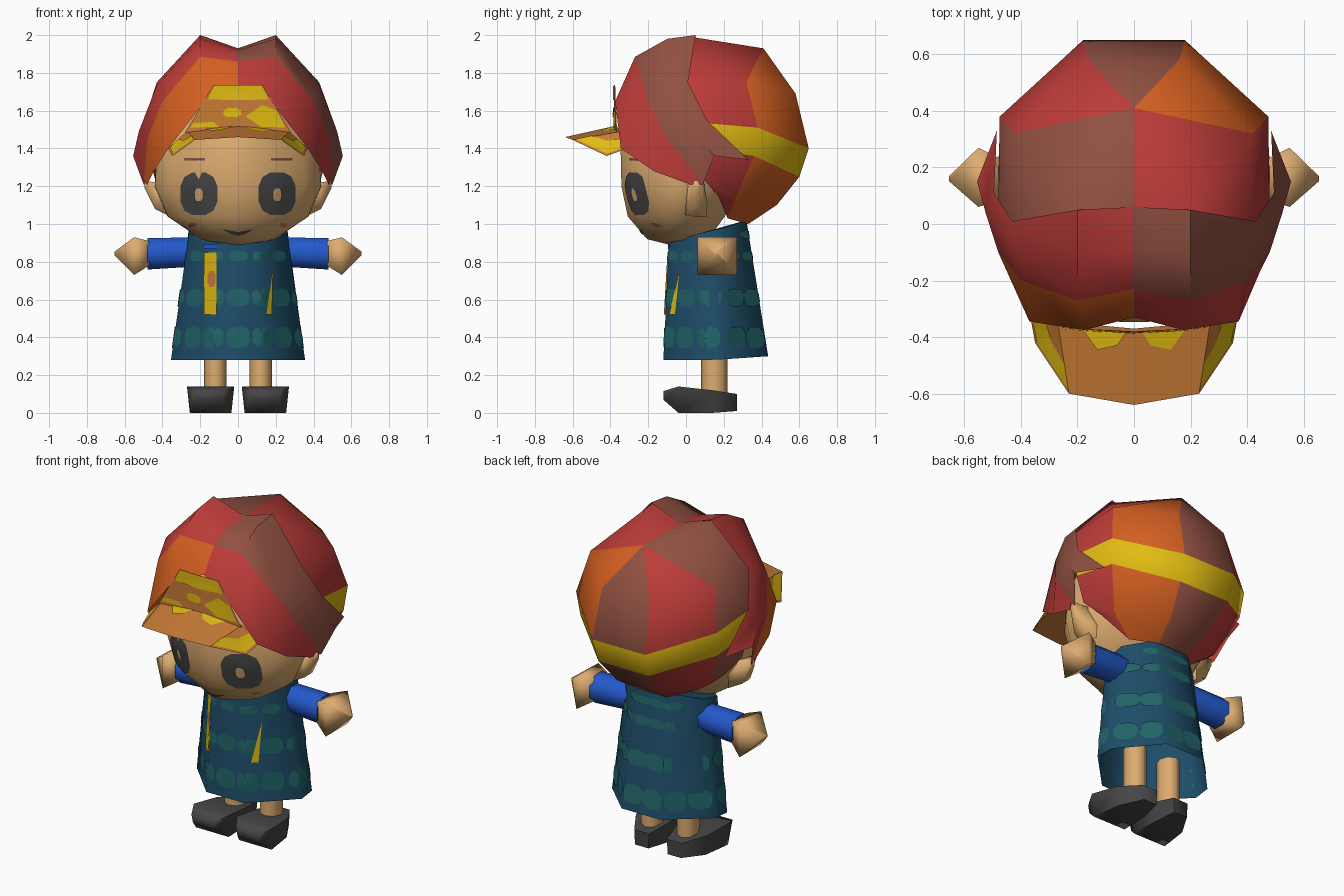
import bpy, bmesh, math
from mathutils import Vector
from mathutils.bvhtree import BVHTree

if "Cube" in bpy.data.objects:
    bpy.data.objects.remove(bpy.data.objects["Cube"])

COLOURS = {
    "red": (0.50, 0.045, 0.04), "brown": (0.28, 0.08, 0.053), "orange": (0.66, 0.115, 0.015),
    "yellow": (0.75, 0.50, 0.006), "skin": (0.72, 0.41, 0.16), "robe_blue": (0.013, 0.074, 0.14),
    "teal": (0.015, 0.125, 0.135), "sleeve_blue": (0.017, 0.10, 0.60), "charcoal": (0.06, 0.06, 0.062),
    "tan": (0.58, 0.20, 0.038)}
MATS = {}
for key, col in COLOURS.items():
    MATS[key] = bpy.data.materials.new(key)
    MATS[key].diffuse_color = (*col, 1)


def build(name, verts, faces, mats, idx=None, angle=40, recalc=True):
    """Mesh object from points and faces; idx gives the material slot of each face."""
    me = bpy.data.meshes.new(name)
    me.from_pydata([tuple(v) for v in verts], [], faces)
    for m in mats:
        me.materials.append(MATS[m])
    for i, p in enumerate(me.polygons):
        p.material_index = idx[i] if idx else 0
    bm = bmesh.new()
    bm.from_mesh(me)
    bmesh.ops.remove_doubles(bm, verts=bm.verts, dist=0.0005)
    if recalc:
        bmesh.ops.recalc_face_normals(bm, faces=bm.faces)
    bm.to_mesh(me)
    bm.free()
    me.polygons.foreach_set("use_smooth", [True] * len(me.polygons))
    me.set_sharp_from_angle(angle=math.radians(angle))
    ob = bpy.data.objects.new(name, me)
    bpy.context.collection.objects.link(ob)
    return ob


def loft(name, rings, mat, caps=(True, True), angle=40):
    """Skin a row of equal closed rings."""
    n = len(rings[0])
    verts = [p for r in rings for p in r]
    faces = [(i * n + j, i * n + (j + 1) % n, (i + 1) * n + (j + 1) % n, (i + 1) * n + j)
             for i in range(len(rings) - 1) for j in range(n)]
    if caps[0]:
        faces.append(tuple(range(n)))
    if caps[1]:
        faces.append(tuple(range(len(verts) - n, len(verts))))
    return build(name, verts, faces, [mat], angle=angle)


def surface(ob):
    return BVHTree.FromPolygons([v.co.copy() for v in ob.data.vertices],
                                [tuple(p.vertices) for p in ob.data.polygons])


def decal(name, tree, outline, mat, origin=(0, 0, 0), n=(0, -1, 0), lift=0.005, rings=4):
    """Thin painted patch projected on a surface along direction n."""
    n = Vector(n).normalized()
    right = Vector((1, 0, 0)) if abs(n.z) > 0.5 else Vector((0, 0, 1)).cross(n)
    up, origin = n.cross(right), Vector(origin)
    cu = sum(p[0] for p in outline) / len(outline)
    cv = sum(p[1] for p in outline) / len(outline)
    k, pts = len(outline), []
    for t in [0] + [(i + 1) / rings for i in range(rings)]:
        for u, v in (outline if t else [(cu, cv)]):
            p = origin + right * (cu + (u - cu) * t) + up * (cv + (v - cv) * t)
            hit = tree.ray_cast(p + n * 3, -n)[0]
            if hit is None:
                return
            pts.append(hit + n * lift)
    faces = [(0, 1 + j, 1 + (j + 1) % k) for j in range(k)]
    for i in range(rings - 1):
        a, b = 1 + i * k, 1 + (i + 1) * k
        faces += [(a + j, b + j, b + (j + 1) % k, a + (j + 1) % k) for j in range(k)]
    build(name, pts, faces, [mat], recalc=False)


def oval(cx, cy, rx, ry, n=10, power=0.75):
    f = lambda c: math.copysign(abs(c) ** power, c)
    return [(cx + rx * f(math.cos(a)), cy + ry * f(math.sin(a)))
            for a in [2 * math.pi * (i + 0.5) / n for i in range(n)]]


def rect(x0, y0, x1, y1):
    return [(x0, y0), (x0 + (x1 - x0) / 2, y0), (x1, y0), (x1, y1), (x0 + (x1 - x0) / 2, y1), (x0, y1)]


def head_ring(z, w, f, b):
    """Rounded at the back, wedge shaped towards the face."""
    c, h = (f + b) / 2, (b - f) / 2
    pts = oval(0, c, w, h, 16, 0.95)[:8] + oval(0, c, w, h, 16, 1.3)[8:]
    return [(x, y, z) for x, y in pts]


# Head: stacked rings (z, half width, front y, back y)
head = loft("head", [head_ring(*r) for r in [(0.88, 0.03, -0.05, 0.03), (0.92, 0.20, -0.21, 0.12),
                                             (1.04, 0.38, -0.315, 0.21), (1.2, 0.45, -0.35, 0.30),
                                             (1.4, 0.44, -0.355, 0.35), (1.6, 0.34, -0.29, 0.36),
                                             (1.75, 0.15, -0.10, 0.25)]], "skin", angle=75)
face = surface(head)
for s, side in ((-1, "left"), (1, "right")):
    decal(side + "_eye", face, oval(0.207 * s, 1.16, 0.1, 0.115, 12), "charcoal")
    decal(side + "_eye_shine", face, oval(0.208 * s, 1.155, 0.022, 0.035, 8), "skin", lift=0.009)
    decal(side + "_brow", face, rect(0.23 * s - 0.055, 1.337, 0.23 * s + 0.055, 1.350), "brown")
    decal(side + "_cheek", face, oval(0.24 * s, 0.995, 0.022, 0.012, 8), "tan")
decal("mouth", face, [(-0.08, 0.972), (-0.04, 0.948), (0, 0.938), (0.04, 0.948), (0.08, 0.972),
                      (0.04, 0.962), (0, 0.954), (-0.04, 0.962)], "charcoal")

# Cap dome: seam columns (front side, side, back) from crown to nape
B = [(0.41, -0.03, 1.74), (0.48, 0.03, 1.54), (0.48, 0.08, 1.40), (0.44, 0.09, 1.24), (0.38, 0.17, 1.15)]
C = [(0.42, 0.32, 1.75), (0.475, 0.38, 1.51), (0.46, 0.36, 1.36), (0.36, 0.26, 1.13), (0.22, 0.22, 1.03)]
D = [(0.16, 0.58, 1.69), (0.18, 0.65, 1.40), (0.17, 0.60, 1.25), (0.13, 0.48, 1.10), (0.10, 0.33, 1.00)]
flip = lambda col: [(-x, y, z) for x, y, z in col]
columns = [B, C, D, flip(D), flip(C), flip(B)]
panel = [0, 2, 1, 0, 1]          # red, orange, brown, red, brown
verts = [(0, 0.41, 1.93), (0, 0.03, 1.925)] + [p for c in columns for p in c]
verts += [(0.2, 0.03, 1.99), (-0.2, 0.03, 1.99)]      # shoulders under the lobe ridges
faces = [(0, 1, 32), (32, 2, 7), (0, 32, 7), (0, 33, 1), (33, 22, 27), (0, 22, 33)]
idx = [0, 0, 0, 1, 1, 1]
for c in range(5):
    a, b = 2 + c * 5, 7 + c * 5
    if c in (1, 2, 3):
        faces.append((0, a, b))
        idx.append(panel[c])
    for r in range(4):
        faces.append((a + r, a + r + 1, b + r + 1, b + r))
        idx.append(3 if r == 1 else panel[c])      # second tier is the band
build("cap_dome", verts, faces, ["red", "brown", "orange", "yellow"], idx, angle=75)

# Two swept lobes at the front: rows run from the rear edge to the front edge
rows = [[(0, 0.06, 1.93), (0.2, 0.05, 2.0), (0.43, 0.01, 1.75), (0.495, 0.11, 1.55), (0.485, 0.33, 1.34)],
        [(0, -0.10, 1.92), (0.2, -0.10, 1.98), (0.43, -0.08, 1.735), (0.525, 0.04, 1.49), (0.555, 0.15, 1.36)],
        [(0, -0.23, 1.86), (0.2, -0.27, 1.885), (0.40, -0.20, 1.65), (0.48, -0.10, 1.45), (0.50, 0.09, 1.21)],
        [(0, -0.33, 1.72), (0.175, -0.375, 1.65), (0.37, -0.345, 1.40), (0.445, -0.17, 1.28), (0.48, 0.02, 1.21)]]
verts, faces, idx = [], [], []
for s in (-1, 1):
    o = len(verts)
    verts += [(s * x, y, z) for r in rows for x, y, z in r]
    for r in range(3):
        for c in range(4):
            q = [o + r * 5 + c, o + r * 5 + 5 + c, o + r * 5 + 6 + c, o + r * 5 + 1 + c]
            faces.append(tuple(q if s > 0 else q[::-1]))
            idx.append((2 if r == 2 else 0) if s < 0 else (0 if r == 2 else 1))
build("cap_lobes", verts, faces, ["red", "brown", "orange"], idx, angle=45, recalc=False)

# Visor and badge plate
inner = [(-0.37, -0.31, 1.40), (-0.27, -0.345, 1.49), (0, -0.37, 1.52), (0.27, -0.345, 1.49), (0.37, -0.31, 1.40)]
outer = [(-0.35, -0.42, 1.36), (-0.23, -0.60, 1.445), (0, -0.64, 1.46), (0.23, -0.60, 1.445), (0.35, -0.42, 1.36)]
visor = build("visor", inner + outer, [(0, 5, 1), (1, 5, 6), (1, 6, 7, 2), (2, 7, 8, 3), (3, 8, 9), (3, 9, 4)],
              ["tan"], recalc=False)
plate = build("badge_plate", [(-0.28, -0.365, 1.485), (0, -0.385, 1.505), (0.28, -0.365, 1.485),
                              (0.13, -0.375, 1.735), (0, -0.38, 1.735), (-0.13, -0.375, 1.735)],
              [(0, 1, 4), (0, 4, 5), (1, 2, 4), (2, 3, 4)], ["tan"], recalc=False)
vt, pt = surface(visor), surface(plate)
for s in (-1, 1):
    edge = [(0.235, -0.584), (0.344, -0.42), (0.36, -0.33), (0.315, -0.335), (0.29, -0.42), (0.245, -0.50)]
    for lift in (0.005, -0.005):
        decal("visor_edge_patch", vt, [(s * x, y) for x, y in edge][::s], "yellow", n=(0, 0, 1), lift=lift)
    decal("visor_inner_patch", vt, [(s * x, y) for x, y in [(0.06, -0.43), (0.13, -0.445), (0.18, -0.375), (0.03, -0.385)]][::s],
          "yellow", n=(0, 0, 1))
decal("plate_top_patch", pt, [(-0.16, 1.66), (0, 1.655), (0.16, 1.66), (0.125, 1.732), (0, 1.732), (-0.125, 1.732)], "yellow")
decal("plate_right_patch", pt, [(0.04, 1.57), (0.12, 1.515), (0.25, 1.51), (0.205, 1.6), (0.13, 1.63)], "yellow")
decal("plate_centre_patch", pt, oval(-0.03, 1.59, 0.05, 0.025, 8), "yellow")
decal("plate_left_patch", pt, [(-0.255, 1.51), (-0.1, 1.515), (-0.13, 1.54), (-0.235, 1.535)], "yellow")


# Robe: open flared tube with a closed top
def robe_ring(pts):
    return pts + [(-x, y, z) for x, y, z in pts[::-1]]


robe = loft("robe", [robe_ring([(0.13, -0.12, 0.28), (0.355, 0.11, 0.28), (0.345, 0.22, 0.285), (0.13, 0.435, 0.30)]),
                     robe_ring([(0.11, -0.09, 0.90), (0.26, 0.07, 0.95), (0.26, 0.20, 0.98), (0.11, 0.32, 1.02)])],
            "robe_blue", caps=(False, True), angle=65)
cloth = surface(robe)
for z, rx, rz, steps in ((0.40, 0.064, 0.058, range(13)), (0.61, 0.064, 0.048, range(13)),
                         (0.83, 0.052, 0.028, range(13)), (0.945, 0.05, 0.022, range(5, 9))):
    for i in steps:
        a = 2 * math.pi * i / 13
        decal("robe_pebble", cloth, oval(0, z, rx, rz), "teal",
              origin=(0, 0.16, 0), n=(math.sin(a), -math.cos(a), 0), lift=0.004)
decal("left_sash", cloth, rect(-0.18, 0.52, -0.115, 0.85), "yellow", lift=0.009)
decal("right_sash", cloth, [(0.15, 0.52), (0.18, 0.52), (0.185, 0.76)], "yellow", lift=0.009)
decal("sash_knot", cloth, oval(-0.14, 0.71, 0.022, 0.045, 8), "tan", lift=0.0095)
decal("collar_gap", cloth, rect(-0.185, 0.868, -0.115, 0.893), "sleeve_blue", lift=0.009)


def square(x, cy, cz, ry, rz, s):
    return [(s * x, cy + a * ry, cz + b * rz) for a, b in ((-1, -1), (1, -1), (1, 1), (-1, 1))]


# Limbs and ears, both sides
for s, side in ((-1, "left"), (1, "right")):
    loft(side + "_sleeve", [[(s * x, 0.16 + r * math.cos(t), z + r * math.sin(t))
                             for t in [math.pi * (k + 0.5) / 4 for k in range(8)]]
                            for x, z, r in ((0.18, 0.86, 0.07), (0.28, 0.85, 0.085), (0.48, 0.842, 0.09))],
         "sleeve_blue", angle=60)
    loft(side + "_hand", [square(0.47, 0.16, 0.845, 0.07, 0.065, s), square(0.55, 0.165, 0.83, 0.105, 0.10, s),
                          square(0.655, 0.16, 0.845, 0.008, 0.008, s)], "skin", angle=100)
    loft(side + "_ear", [square(0.36, 0.05, 1.13, 0.06, 0.09, s), square(0.44, 0.05, 1.15, 0.04, 0.07, s),
                         square(0.495, 0.06, 1.21, 0.015, 0.02, s)], "skin", angle=100)
    loft(side + "_leg", [[(s * 0.12 + 0.06 * math.cos(t), 0.15 + 0.07 * math.sin(t), z)
                          for t in [math.pi * k / 4 for k in range(8)]] for z in (0.08, 0.40)], "skin", angle=60)
    # (y, centre x, top half width, bottom half width, bottom z, top z)
    loft(side + "_shoe", [[(s * c - b, y, z0), (s * c + b, y, z0), (s * c + w, y, z1), (s * c - w, y, z1)]
                          for y, c, w, b, z0, z1 in ((-0.12, 0.15, 0.08, 0.07, 0.07, 0.115),
                                                     (-0.04, 0.145, 0.125, 0.11, 0.0, 0.14),
                                                     (0.14, 0.135, 0.105, 0.095, 0.0, 0.12),
                                                     (0.27, 0.11, 0.05, 0.045, 0.01, 0.10))],
         "charcoal", angle=75)

for m in bpy.data.materials:
    if m.users and not m.is_grease_pencil:
        m.use_nodes = True
        m.node_tree.nodes["Principled BSDF"].inputs["Base Color"].default_value = m.diffuse_color
